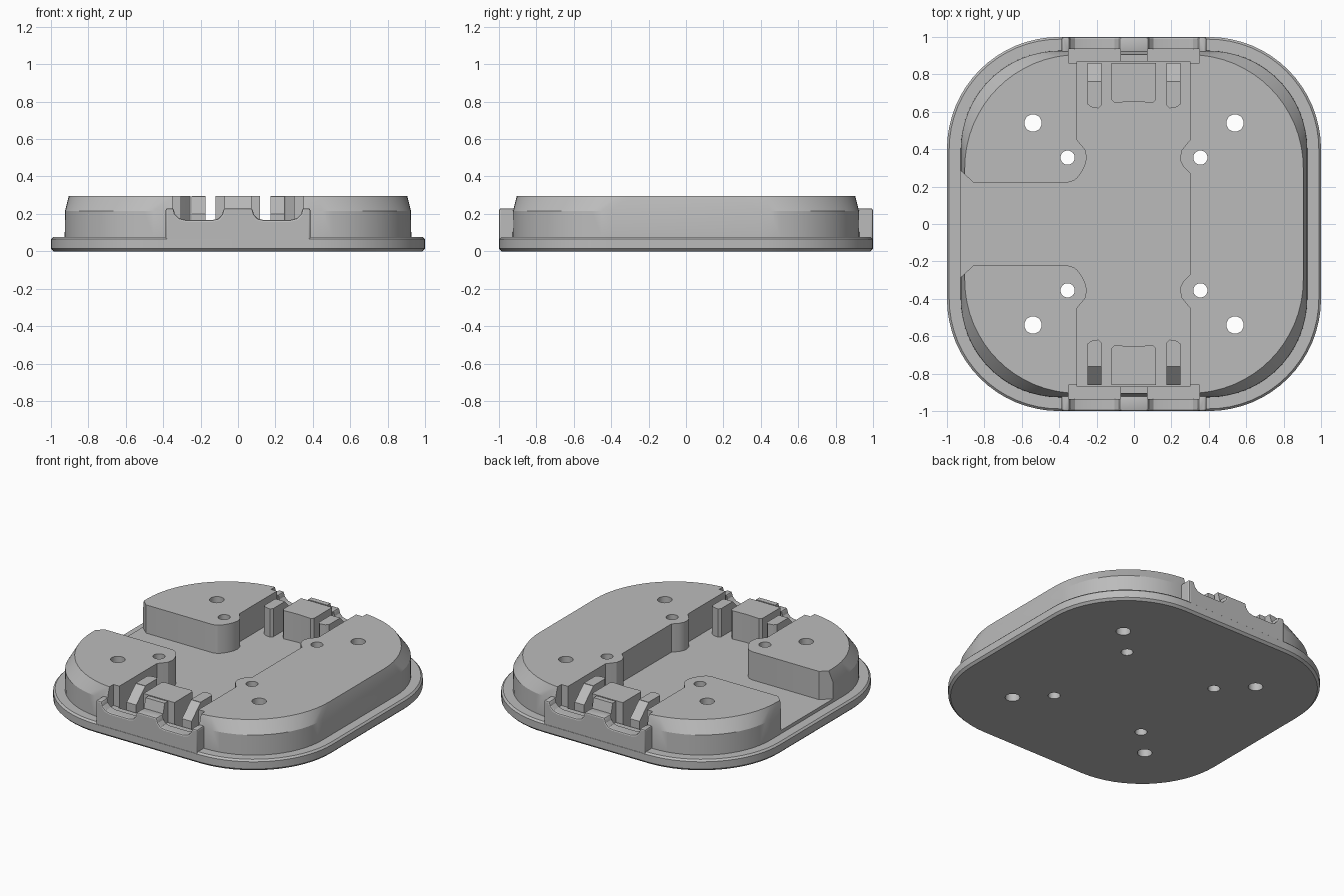
import bpy, bmesh, math
from mathutils import Vector

cube = bpy.data.objects.get("Cube")
if cube:
    bpy.data.objects.remove(cube, do_unlink=True)

mat = bpy.data.materials.new("plain grey")
mat.use_nodes = True
mat.diffuse_color = (0.5, 0.5, 0.5, 1)
mat.node_tree.nodes["Principled BSDF"].inputs["Base Color"].default_value = (0.5, 0.5, 0.5, 1)


def loft(name, rings):
    """Closed solid through rings that all have the same point count."""
    bm = bmesh.new()
    loops = [[bm.verts.new(p) for p in ring] for ring in rings]
    n = len(loops[0])
    for a, b in zip(loops, loops[1:]):
        for i in range(n):
            j = (i + 1) % n
            bm.faces.new((a[i], a[j], b[j], b[i]))
    bm.faces.new(loops[0][::-1])
    bm.faces.new(loops[-1])
    bmesh.ops.recalc_face_normals(bm, faces=bm.faces[:])
    me = bpy.data.meshes.new(name)
    bm.to_mesh(me)
    bm.free()
    me.materials.append(mat)
    ob = bpy.data.objects.new(name, me)
    bpy.context.collection.objects.link(ob)
    return ob


def prism(name, pts, axis, lo, hi):
    """Extrude a 2D outline along one axis (0, 1 or 2)."""
    def place(p, d):
        v = list(p)
        v.insert(axis, d)
        return Vector(v)
    return loft(name, [[place(p, d) for p in pts] for d in (lo, hi)])


def box(name, x0, x1, y0, y1, z0, z1):
    return prism(name, [(x0, y0), (x1, y0), (x1, y1), (x0, y1)], 2, z0, z1)


def rounded_square(half, radius, z, steps=16):
    c = half - radius
    pts = []
    for k, (sx, sy) in enumerate([(1, 1), (-1, 1), (-1, -1), (1, -1)]):
        for i in range(steps + 1):
            a = math.pi / 2 * (k + i / steps)
            pts.append((sx * c + radius * math.cos(a), sy * c + radius * math.sin(a), z))
    return pts


def circle(x, y, r, n=32):
    return [(x + r * math.cos(2 * math.pi * i / n), y + r * math.sin(2 * math.pi * i / n))
            for i in range(n)]


def apply(ob, mod):
    bpy.context.view_layer.objects.active = ob
    bpy.ops.object.modifier_apply(modifier=mod.name)


def boolean(ob, tool, op):
    m = ob.modifiers.new("boolean", "BOOLEAN")
    m.operation, m.object, m.solver = op, tool, "EXACT"
    apply(ob, m)
    bpy.data.objects.remove(tool, do_unlink=True)


# Flanged base plate
body = loft("base_tray", [rounded_square(h, r, z) for h, r, z in
                          [(0.985, 0.585, 0), (1, 0.6, 0.015), (1, 0.6, 0.065), (0.988, 0.588, 0.077)]])
# Raised deck with a chamfered rim
deck = loft("raised_deck", [rounded_square(h, r, z) for h, r, z in
                            [(0.927, 0.527, 0.04), (0.925, 0.525, 0.215), (0.905, 0.605, 0.295)]])
boolean(body, deck, "UNION")

# Clip plates on the front and back edges, each with two rounded openings
half = [(0.387, 0.02), (0.387, 0.23), (0.345, 0.23), (0.338, 0.2), (0.315, 0.177), (0.28, 0.168),
        (0.135, 0.168), (0.105, 0.175), (0.085, 0.197), (0.076, 0.23)]
profile = half + [(-x, z) for x, z in reversed(half)]
for s in (-1, 1):
    plate = prism("clip_plate", profile, 1, s * 0.915, s * 0.999)
    m = plate.modifiers.new("bevel", "BEVEL")
    m.width, m.segments, m.limit_method, m.angle_limit = 0.01, 2, "ANGLE", math.radians(45)
    apply(plate, m)
    boolean(body, plate, "UNION")

# Recessed channel with a side arm, bulging around the small holes
FLOOR = 0.1
edge = [(0.3, 0.27), (0.265, 0.305), (0.25, 0.335), (0.247, 0.36), (0.255, 0.395), (0.275, 0.42),
        (0.3, 0.45), (0.3, 0.87), (-0.305, 0.87), (-0.305, 0.45), (-0.28, 0.42), (-0.26, 0.395),
        (-0.253, 0.36), (-0.257, 0.325), (-0.275, 0.285), (-0.3, 0.25), (-0.32, 0.232),
        (-0.35, 0.223), (-0.86, 0.223), (-0.927, 0.285), (-1.1, 0.285)]
outline = edge + [(x, -y) for x, y in reversed(edge)]
boolean(body, prism("channel_cutter", outline, 2, FLOOR, 0.5), "DIFFERENCE")

# Pockets behind the clip openings
for sx in (-1, 1):
    for sy in (-1, 1):
        boolean(body, box("pocket_cutter", sx * 0.073, sx * 0.35, sy * 0.86, sy * 0.935, 0.15, 0.5),
                "DIFFERENCE")

# Screw holes right through
for sx in (-1, 1):
    for sy in (-1, 1):
        for x, y, r in [(0.54, 0.54, 0.046), (0.355, 0.355, 0.038)]:
            boolean(body, prism("hole_cutter", circle(sx * x, sy * y, r), 2, -0.1, 0.5), "DIFFERENCE")

# Centre blocks and latch posts standing in the channel
parts = [body]
for s, side in ((-1, "front"), (1, "back")):
    block = [(-0.12, 0.861), (-0.12, 0.665), (-0.105, 0.648), (0, 0.655), (0.1, 0.648),
             (0.117, 0.665), (0.117, 0.861)]
    parts.append(prism(side + "_centre_block", [(x, s * y) for x, y in block], 2, FLOOR - 0.01, 0.295))
    for sx, lr in ((-1, "right"), (1, "left")):
        post = [(0.175, 0.762), (0.175, 0.635), (0.19, 0.618), (0.23, 0.625), (0.248, 0.64), (0.248, 0.762)]
        parts.append(prism(f"{side}_{lr}_post", [(sx * x, s * y) for x, y in post], 2, FLOOR - 0.01, 0.295))
        ramp = [(s * y, z) for y, z in [(0.76, 0.09), (0.76, 0.294), (0.861, 0.2), (0.861, 0.09)]]
        parts.append(prism(f"{side}_{lr}_post_ramp", ramp, 0, sx * 0.175, sx * 0.248))

# Smooth curves, crisp edges
bpy.ops.object.select_all(action="DESELECT")
for ob in parts:
    ob.select_set(True)
bpy.context.view_layer.objects.active = body
bpy.ops.object.shade_smooth_by_angle(angle=math.radians(20))
